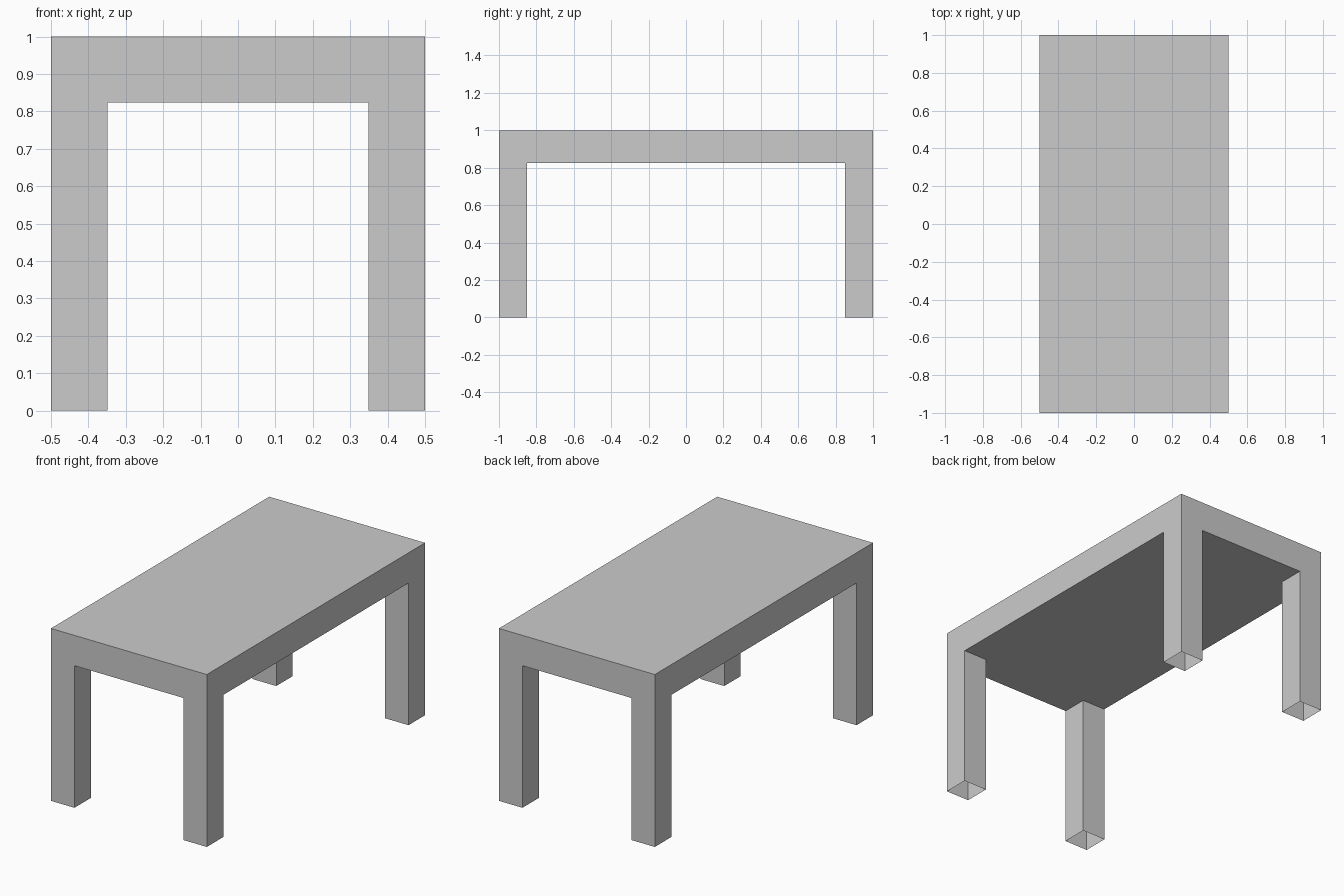
import bpy, bmesh
from mathutils import Vector

if "Cube" in bpy.data.objects:
    bpy.data.objects.remove(bpy.data.objects["Cube"])

WIDTH, LENGTH, HEIGHT = 1.0, 2.0, 1.0
UNDERSIDE = 0.824
LEG = 0.151

bm = bmesh.new()

# Table top slab
bmesh.ops.create_cube(bm, size=1)
thick = HEIGHT - UNDERSIDE
for v in bm.verts:
    v.co = Vector((v.co.x * WIDTH, v.co.y * LENGTH, UNDERSIDE + (v.co.z + 0.5) * thick))

# Loop cuts that mark out the leg corners
for axis, half in ((Vector((1, 0, 0)), WIDTH / 2), (Vector((0, 1, 0)), LENGTH / 2)):
    for side in (-1, 1):
        bmesh.ops.bisect_plane(bm, geom=bm.verts[:] + bm.edges[:] + bm.faces[:],
                               plane_co=axis * side * (half - LEG), plane_no=axis)

# Legs: hollow, open at the foot, drawn down from the four underside corners
bm.normal_update()
corners = []
for f in bm.faces:
    c = f.calc_center_median()
    if f.normal.z < -0.9 and abs(c.x) > WIDTH / 2 - LEG and abs(c.y) > LENGTH / 2 - LEG:
        corners.append(f)
rims = list({e for f in corners for e in f.edges})
bmesh.ops.delete(bm, geom=corners, context='FACES_ONLY')
new = bmesh.ops.extrude_edge_only(bm, edges=rims)["geom"]
for v in new:
    if isinstance(v, bmesh.types.BMVert):
        v.co.z = 0
bmesh.ops.recalc_face_normals(bm, faces=bm.faces[:])

mesh = bpy.data.meshes.new("table")
bm.to_mesh(mesh)
bm.free()
bpy.context.collection.objects.link(bpy.data.objects.new("table", mesh))
